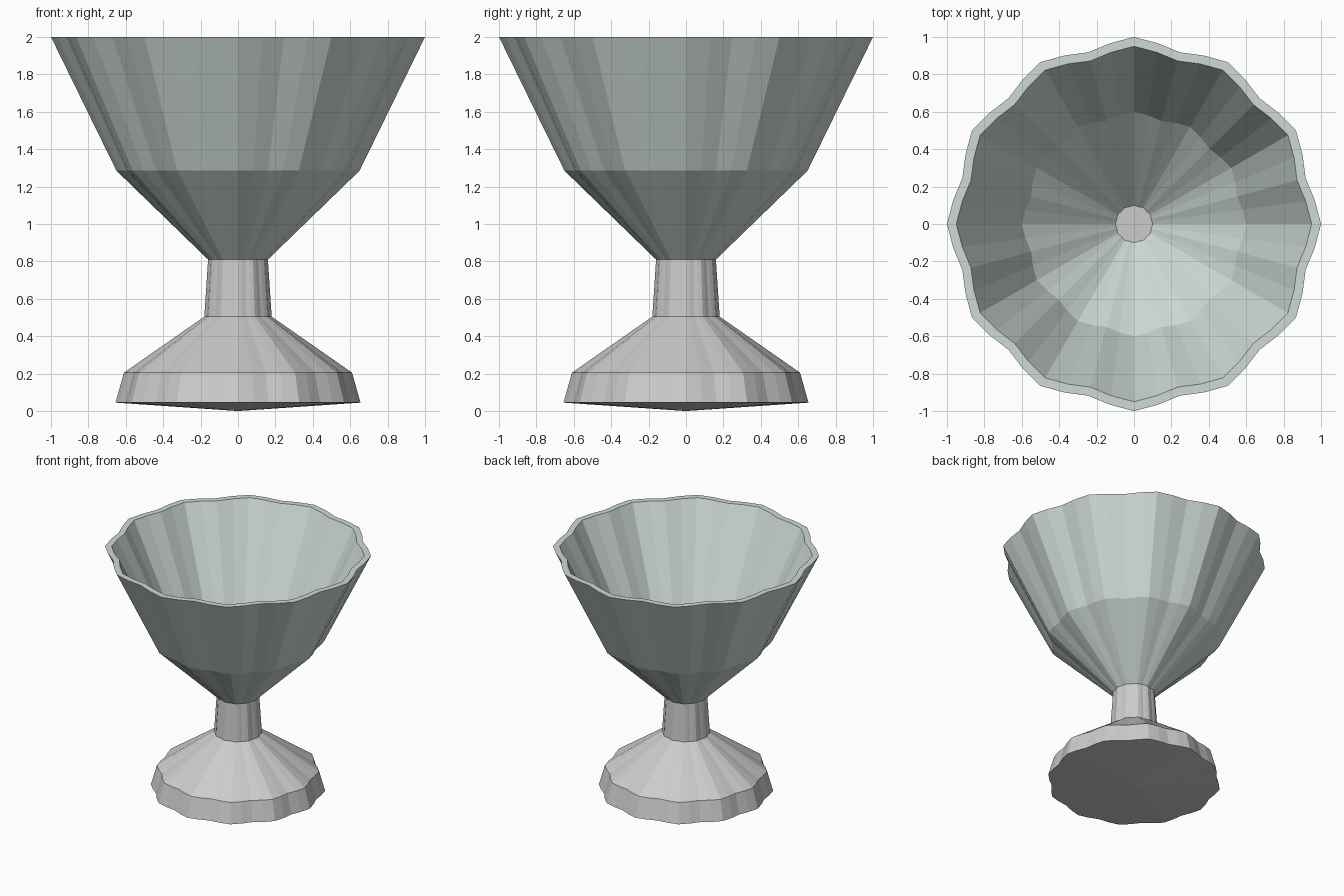
import bpy, bmesh
from math import cos, sin, pi

if "Cube" in bpy.data.objects:
    bpy.data.objects.remove(bpy.data.objects["Cube"])

SIDES = 48    # facets around
LOBES = 12    # scalloped ripples around


def material(name, color):
    mat = bpy.data.materials.new(name)
    mat.diffuse_color = color
    mat.use_nodes = True
    mat.node_tree.nodes["Principled BSDF"].inputs["Base Color"].default_value = mat.diffuse_color
    return mat


def fluted_lathe(name, profile, mat=None):
    """Spin an (r, z) profile around z with a rippled radius; r = 0 makes a pole."""
    bm = bmesh.new()
    rings = []
    for r, z in profile:
        if r == 0:
            rings.append([bm.verts.new((0, 0, z))] * SIDES)
            continue
        ring = []
        for i in range(SIDES):
            a = 2 * pi * i / SIDES
            rr = r * (0.975 + 0.025 * cos(LOBES * a))
            ring.append(bm.verts.new((rr * cos(a), rr * sin(a), z)))
        rings.append(ring)
    for low, high in zip(rings, rings[1:]):
        for i in range(SIDES):
            j = (i + 1) % SIDES
            corners = [low[i], low[j], high[j], high[i]]
            bm.faces.new(list(dict.fromkeys(corners)))
    mesh = bpy.data.meshes.new(name)
    bm.to_mesh(mesh)
    bm.free()
    obj = bpy.data.objects.new(name, mesh)
    bpy.context.collection.objects.link(obj)
    if mat:
        mesh.materials.append(mat)
    return obj


# Foot and stem: slightly pointed underside, flared foot, tapered stem, flat cap
fluted_lathe("foot_and_stem", [
    (0, 0), (0.655, 0.045), (0.61, 0.205), (0.18, 0.505), (0.16, 0.81), (0, 0.81)])

# Bowl: outer wall, rim and inner wall, open over the stem cap
fluted_lathe("bowl", [
    (0.16, 0.81), (0.65, 1.285), (1.0, 2.0), (0.95, 2.0), (0.60, 1.285), (0.10, 0.81)],
    material("bowl_glaze", (0.62, 0.70, 0.67, 1)))
